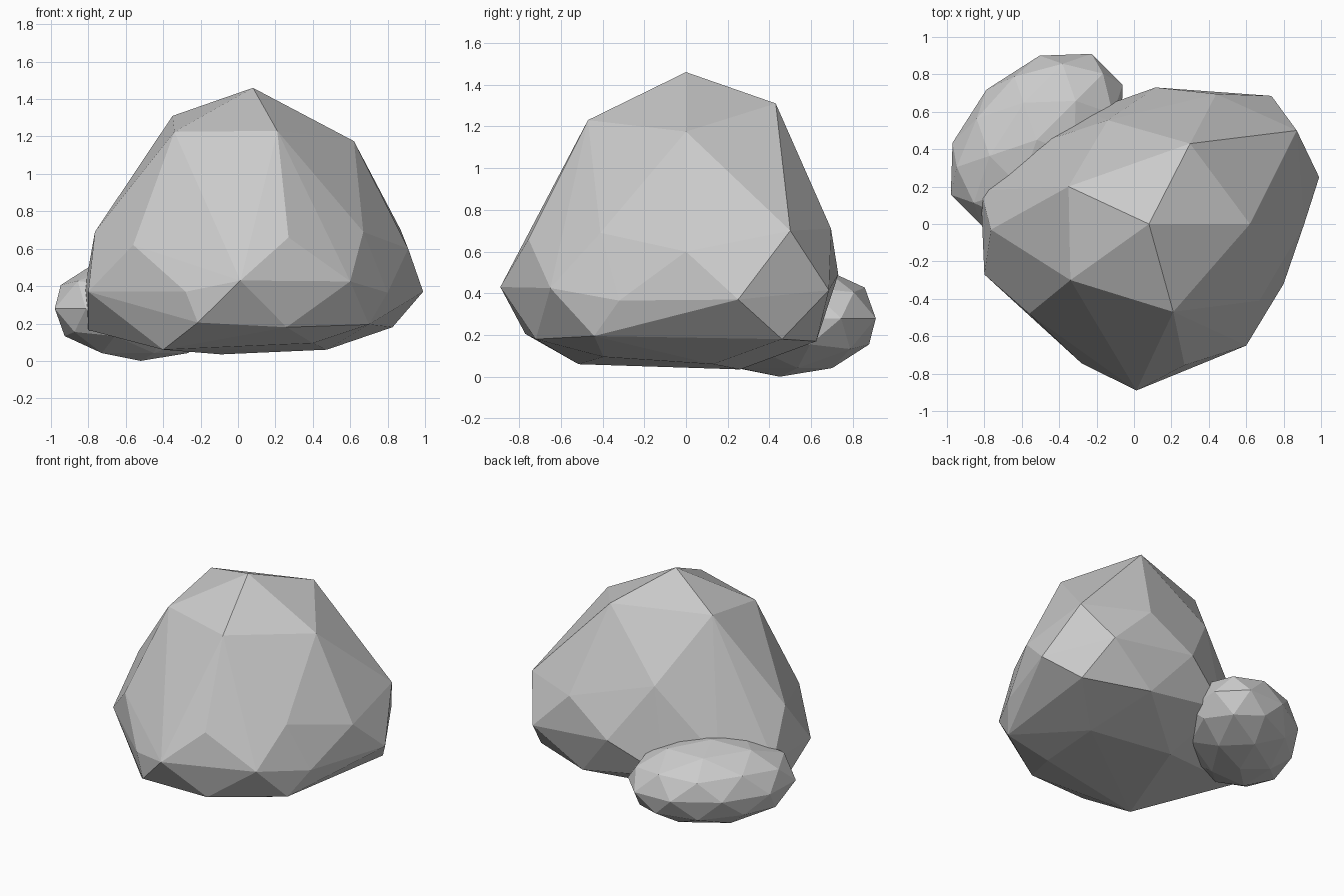
import bpy, bmesh
from math import radians
from mathutils import Matrix

if "Cube" in bpy.data.objects:
    bpy.data.objects.remove(bpy.data.objects["Cube"])

# Corner points of the large faceted boulder, level by level
crown = [(.08, 0, 1.46), (.30, .43, 1.31), (-.35, .20, 1.31),
         (-.34, -.30, 1.225), (.21, -.47, 1.23), (.62, 0, 1.175)]
shoulder = [(.87, .50, .70), (.91, 0, .60), (.67, -.41, .69), (.27, -.755, .66),
            (-.56, -.48, .62), (-.765, -.03, .69), (-.14, .555, .88), (.44, .695, .71)]
belly = [(.99, .25, .37), (.80, -.32, .365), (.60, -.65, .425), (.013, -.89, .43),
         (-.28, -.745, .37), (-.80, -.27, .37), (-.82, .18, .38), (-.55, .42, .42),
         (.115, .73, .49), (.735, .685, .415)]
base = [(-.215, -.77, .205), (.26, -.72, .18), (.70, -.44, .195), (.826, .46, .18),
        (.38, .625, .17), (-.25, .60, .28), (-.80, .05, .165), (.40, -.395, .095),
        (-.40, -.515, .06), (.475, .13, .06), (-.09, .26, .035)]


def finish(bm, name):
    bmesh.ops.recalc_face_normals(bm, faces=bm.faces)
    mesh = bpy.data.meshes.new(name)
    bm.to_mesh(mesh)
    bm.free()
    obj = bpy.data.objects.new(name, mesh)
    bpy.context.collection.objects.link(obj)
    return obj


# Large boulder: flat-faced hull around the corner points
bm = bmesh.new()
for p in crown + shoulder + belly + base:
    bm.verts.new(p)
hull = bmesh.ops.convex_hull(bm, input=bm.verts[:])
loose = [v for v in bm.verts if not v.link_faces]
bmesh.ops.delete(bm, geom=loose, context='VERTS')
finish(bm, "large_boulder")

# Small rock: stretched low-poly ball lying diagonally behind the boulder
bm = bmesh.new()
placement = (Matrix.Translation((-.52, .45, .28))
             @ Matrix.Rotation(radians(45), 4, 'Z')
             @ Matrix.Diagonal((.56, .38, .28, 1)))
bmesh.ops.create_icosphere(bm, subdivisions=2, radius=1, matrix=placement)
finish(bm, "small_rock")
